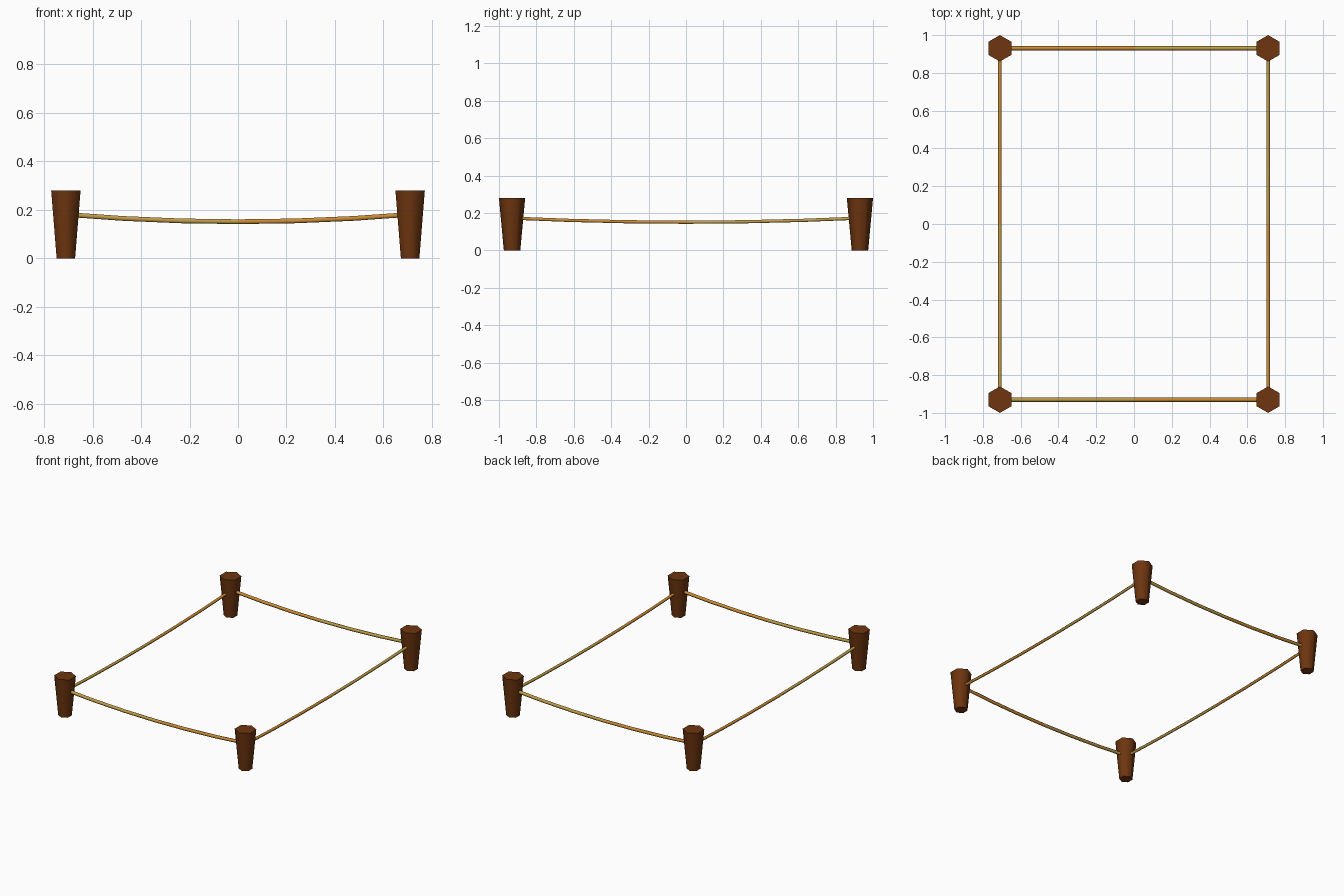
import bpy, bmesh, math
from mathutils import Vector

if "Cube" in bpy.data.objects:
    bpy.data.objects.remove(bpy.data.objects["Cube"])

PX, PY, H = 0.71, 0.93, 0.28


def material(name, rgb):
    m = bpy.data.materials.new(name)
    m.diffuse_color = (*rgb, 1)
    m.use_nodes = True
    m.node_tree.nodes["Principled BSDF"].inputs["Base Color"].default_value = m.diffuse_color
    return m


WOOD = material("dark brown wood", (0.156, 0.036, 0.005))
ORANGE = material("orange rope", (0.60, 0.26, 0.035))
STRAW = material("straw rope", (0.53, 0.33, 0.065))


def finish(bm, name, mats, angle):
    bmesh.ops.recalc_face_normals(bm, faces=bm.faces)
    me = bpy.data.meshes.new(name)
    bm.to_mesh(me)
    bm.free()
    for m in mats:
        me.materials.append(m)
    ob = bpy.data.objects.new(name, me)
    bpy.context.collection.objects.link(ob)
    bpy.ops.object.select_all(action='DESELECT')
    ob.select_set(True)
    bpy.context.view_layer.objects.active = ob
    bpy.ops.object.shade_smooth_by_angle(angle=math.radians(angle))


def post(name, x, y):
    # six-sided post, wider at the top, corners pointing to front and back
    bm = bmesh.new()
    bmesh.ops.create_cone(bm, cap_ends=True, segments=6,
                          radius1=0.044, radius2=0.07, depth=H)
    # make sure a corner lies on the y axis
    top = max(bm.verts, key=lambda v: (round(v.co.z, 4), round(v.co.y, 4)))
    if abs(top.co.x) > 0.01:
        for v in bm.verts:
            v.co.x, v.co.y = -v.co.y, v.co.x
    bmesh.ops.translate(bm, verts=bm.verts, vec=(x, y, H / 2))
    finish(bm, name, [WOOD], 70)


def rope(name, a, b, radius, low, sag, rule, steps=6, sides=6):
    # sagging tube from post centre a to post centre b
    bm = bmesh.new()
    a, b = Vector((*a, 0)), Vector((*b, 0))
    across = (b - a).normalized().cross(Vector((0, 0, 1)))
    rings = []
    for i in range(steps + 1):
        t = 2 * i / steps - 1
        c = a.lerp(b, i / steps) + Vector((0, 0, low + sag * t * t))
        rings.append([bm.verts.new(c + radius * (
            across * math.cos(k * math.tau / sides)
            + Vector((0, 0, math.sin(k * math.tau / sides)))))
            for k in range(sides)])
    for r, s in zip(rings, rings[1:]):
        for k in range(sides):
            n = (k + 1) % sides
            f = bm.faces.new((r[k], r[n], s[n], s[k]))
            f.material_index = int(rule(f.calc_center_median()))
    bm.faces.new(rings[0])
    bm.faces.new(rings[-1])
    finish(bm, name, [ORANGE, STRAW], 70)


# corner posts
for sx, side in ((-1, "left"), (1, "right")):
    for sy, end in ((-1, "front"), (1, "back")):
        post(f"{end}_{side}_post", sx * PX, sy * PY)

# front and back ropes change tone halfway along
for s, end in ((-1, "front"), (1, "back")):
    rope(f"{end}_rope", (-PX, s * PY), (PX, s * PY), 0.0112, 0.151, 0.030,
         lambda c, s=s: c.x * s > 0)

# side ropes: one half of each in the lighter tone
for s, side in ((-1, "left"), (1, "right")):
    rope(f"{side}_rope", (s * PX, -PY), (s * PX, PY), 0.0098, 0.151, 0.022,
         lambda c, s=s: c.y * s > 0)
